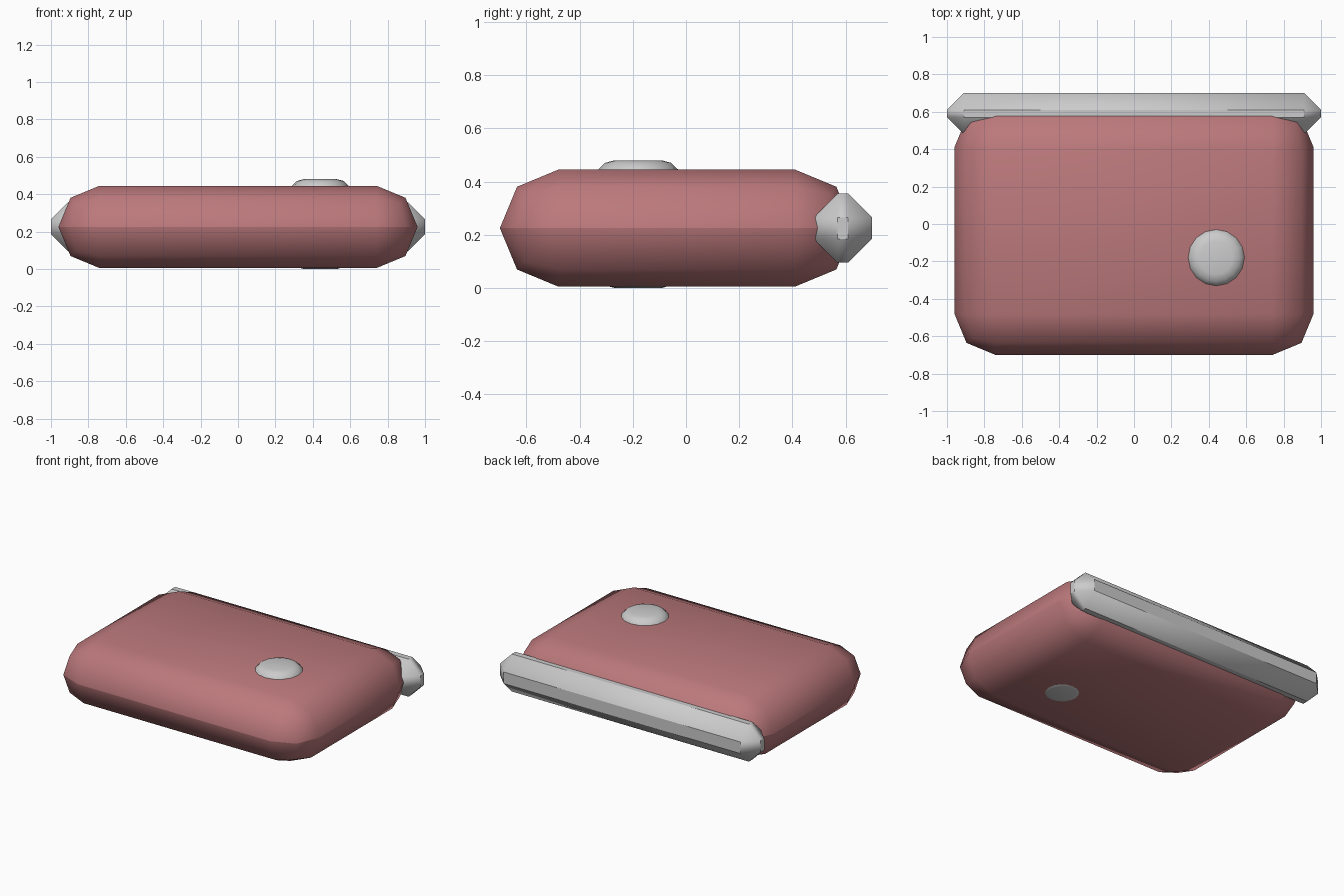
import bpy
from math import radians

if "Cube" in bpy.data.objects:
    bpy.data.objects.remove(bpy.data.objects["Cube"])


def finish(name, bevel, segments, angle, material=None):
    """Apply size, round the edges and set the shading of the active object."""
    ob = bpy.context.object
    ob.name = name
    bpy.ops.object.transform_apply(location=False, rotation=False, scale=True)
    mod = ob.modifiers.new("rounding", "BEVEL")
    mod.width = bevel
    mod.segments = segments
    mod.limit_method = "ANGLE"
    mod.angle_limit = radians(40)
    bpy.ops.object.modifier_apply(modifier=mod.name)
    bpy.ops.object.shade_smooth_by_angle(angle=radians(angle))
    if material:
        ob.data.materials.append(material)
    return ob


def box(name, lo, hi, bevel, segments, angle, material=None):
    bpy.ops.mesh.primitive_cube_add(size=1, location=[(a + b) / 2 for a, b in zip(lo, hi)])
    bpy.context.object.scale = [b - a for a, b in zip(lo, hi)]
    return finish(name, bevel, segments, angle, material)


red = bpy.data.materials.new("dusty_red")
red.diffuse_color = (0.50, 0.19, 0.20, 1)
red.use_nodes = True
red.node_tree.nodes["Principled BSDF"].inputs["Base Color"].default_value = red.diffuse_color

# padded body with fully rounded rim
box("body", (-0.96, -0.70, 0.005), (0.96, 0.63, 0.445), 0.2199, 2, 50, red)

# chamfered bar along the back edge
box("back_bar", (-1.0, 0.48, 0.095), (1.0, 0.70, 0.355), 0.09, 1, 40)

# round stud running through the body, showing as a button on top
bpy.ops.mesh.primitive_cylinder_add(vertices=16, radius=0.16, depth=0.48,
                                    location=(0.44, -0.18, 0.24))
finish("button", 0.07, 3, 40)
